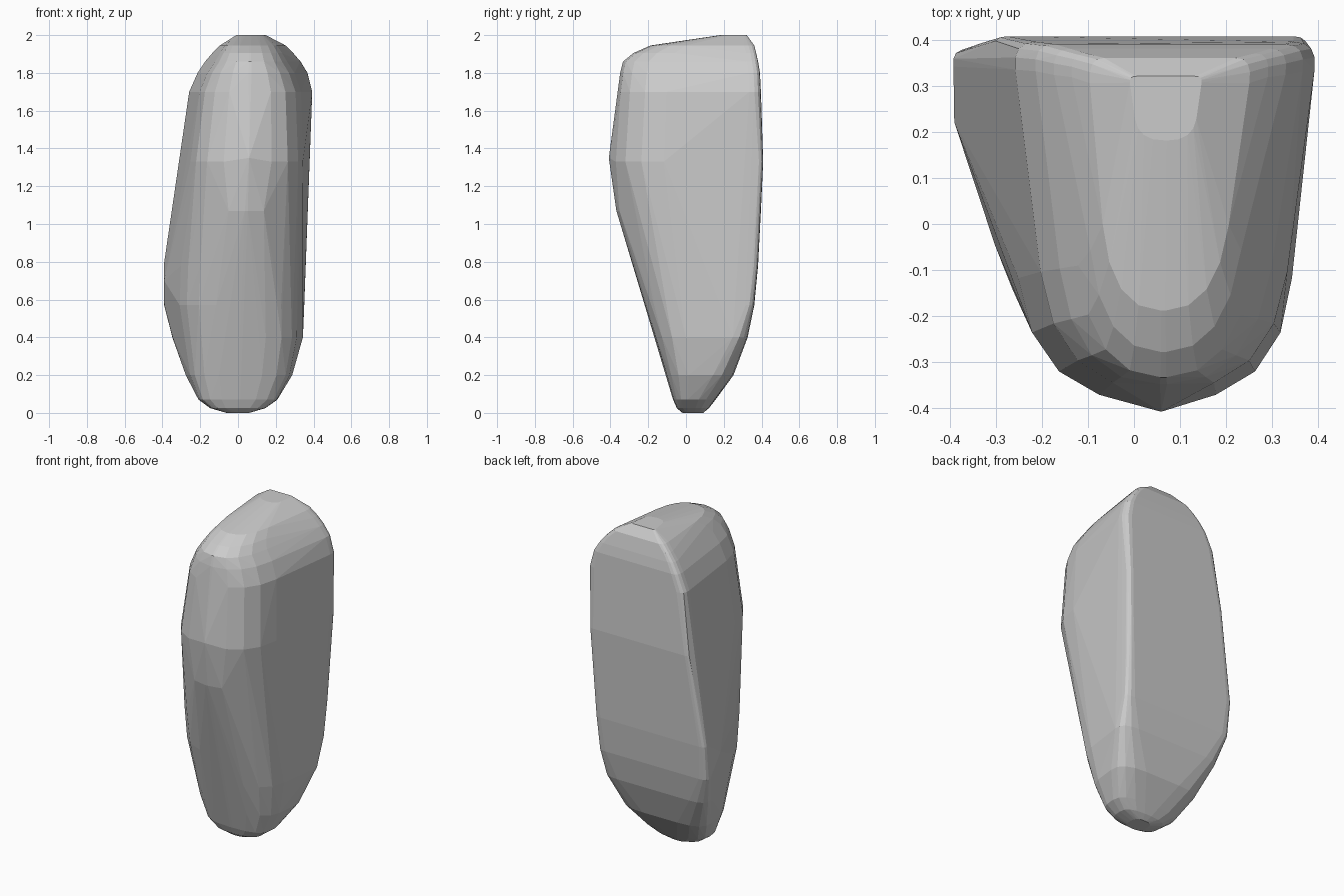
import bpy, bmesh
from mathutils import Vector

if "Cube" in bpy.data.objects:
    bpy.data.objects.remove(bpy.data.objects["Cube"])

# Horizontal sections: z, back x-left, x-right, y-back, front x-left, x-right, y-front, back rounding
SECTIONS = [
    (0.00, -0.06, 0.06, 0.09, -0.06, 0.06, -0.02, 0.4),
    (0.025, -0.15, 0.15, 0.12, -0.14, 0.14, -0.05, 0.42),
    (0.07, -0.22, 0.215, 0.155, -0.19, 0.20, -0.07, 0.40),
    (0.20, -0.295, 0.30, 0.25, -0.23, 0.26, -0.11, 0.30),
    (0.40, -0.365, 0.355, 0.325, -0.24, 0.29, -0.17, 0.16),
    (0.57, -0.40, 0.357, 0.36, -0.26, 0.29, -0.22, 0.08),
    (0.78, -0.40, 0.362, 0.38, -0.25, 0.29, -0.27, 0.06),
    (1.07, -0.35, 0.372, 0.395, -0.15, 0.24, -0.37, 0.05),
    (1.33, -0.31, 0.383, 0.407, -0.22, 0.325, -0.39, 0.05),
    (1.70, -0.265, 0.402, 0.395, -0.17, 0.30, -0.363, 0.08),
    (1.80, -0.22, 0.377, 0.39, -0.13, 0.26, -0.35, 0.08),
    (1.86, -0.18, 0.34, 0.38, -0.09, 0.22, -0.335, 0.08),
    (1.905, -0.14, 0.30, 0.37, -0.07, 0.20, -0.28, 0.08),
    (1.945, -0.10, 0.26, 0.36, -0.05, 0.18, -0.19, 0.10),
    (2.00, -0.01, 0.15, 0.32, 0.01, 0.13, 0.18, 0.10),
]


def corner(a, c, b, ra, rb, steps=4):
    """Rounded corner at c between neighbours a and b."""
    p, q = c.lerp(a, ra), c.lerp(b, rb)
    return [p.lerp(c, i / steps).lerp(c.lerp(q, i / steps), i / steps)
            for i in range(steps + 1)]


def section(z, xl, xr, yb, fl, fr, yf, rb):
    bl, br = Vector((xl, yb, z)), Vector((xr, yb, z))
    f_r, f_l = Vector((fr, yf, z)), Vector((fl, yf, z))
    return (corner(f_l, bl, br, rb, rb) + corner(bl, br, f_r, rb, rb)
            + corner(br, f_r, f_l, 0.34, 0.48) + corner(f_r, f_l, bl, 0.48, 0.34))


# Stone body: convex skin over all rounded sections, plus the brow point in front
bm = bmesh.new()
for s in SECTIONS:
    for p in section(*s):
        bm.verts.new(p)
bm.verts.new((0.06, -0.41, 1.35))
bm.verts.new((-0.39, 0.22, 0.70))
bmesh.ops.remove_doubles(bm, verts=bm.verts, dist=0.004)
bmesh.ops.convex_hull(bm, input=bm.verts)
loose = [v for v in bm.verts if not v.link_faces]
bmesh.ops.delete(bm, geom=loose, context='VERTS')
# Merge nearly flat triangles into chiselled facets
bmesh.ops.dissolve_limit(bm, angle_limit=0.03, verts=bm.verts, edges=bm.edges)
bmesh.ops.recalc_face_normals(bm, faces=bm.faces)

# Centre and stand on the floor
xs, ys, zs = ([v.co[i] for v in bm.verts] for i in range(3))
offset = Vector(((min(xs) + max(xs)) / 2, (min(ys) + max(ys)) / 2, min(zs)))
for v in bm.verts:
    v.co -= offset

mesh = bpy.data.meshes.new("standing_stone")
bm.to_mesh(mesh)
bm.free()
stone = bpy.data.objects.new("standing_stone", mesh)
bpy.context.collection.objects.link(stone)
